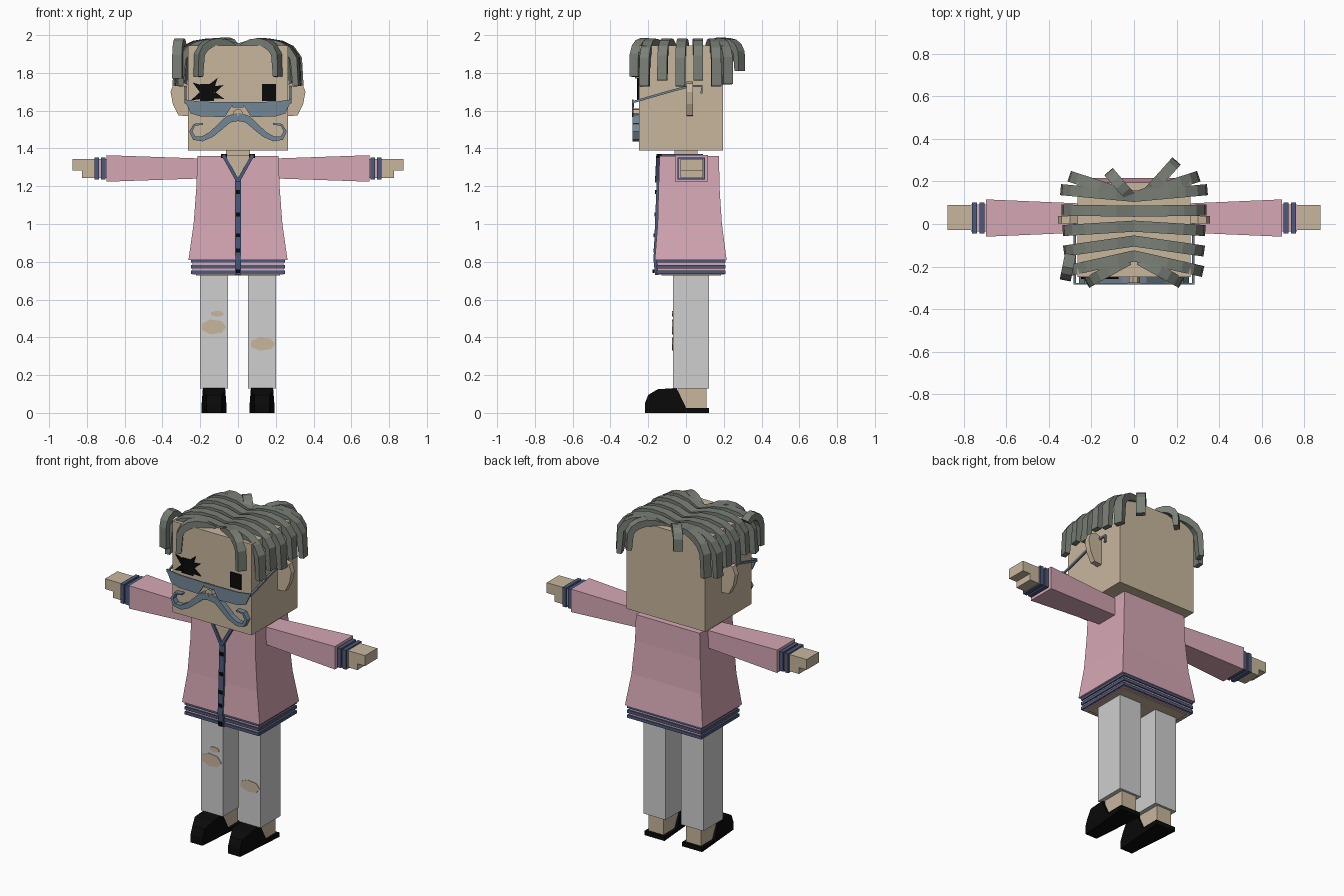
import bpy
import bmesh
from math import cos, sin, pi, radians
from mathutils import Vector

if "Cube" in bpy.data.objects:
    bpy.data.objects.remove(bpy.data.objects["Cube"])


def material(name, red, green, blue):
    mat = bpy.data.materials.new(name)
    mat.use_nodes = True
    mat.diffuse_color = (red, green, blue, 1)
    shader = mat.node_tree.nodes["Principled BSDF"]
    shader.inputs["Base Color"].default_value = (red, green, blue, 1)
    shader.inputs["Roughness"].default_value = .8
    return mat


SKIN = material("skin", .58, .47, .34)
PINK = material("pink cloth", .67, .39, .46)
NAVY = material("navy trim", .07, .1, .2)
DENIM = material("light grey denim", .62, .62, .62)
BLACK = material("black", .003, .003, .003)
STEEL = material("steel blue", .17, .24, .3)
HAIR = material("ash hair", .19, .21, .18)
ALONG_X = Vector((1, 0, 0))
ALONG_Y = Vector((0, 1, 0))


def loft(name, rings, mat):
    """Skin a closed solid through matching rings of points."""
    bm = bmesh.new()
    loops = [[bm.verts.new(point) for point in ring] for ring in rings]
    for lower, upper in zip(loops, loops[1:]):
        for i in range(len(lower)):
            bm.faces.new((lower[i - 1], lower[i], upper[i], upper[i - 1]))
    bm.faces.new(loops[0])
    bm.faces.new(loops[-1])
    bmesh.ops.recalc_face_normals(bm, faces=bm.faces[:])
    mesh = bpy.data.meshes.new(name)
    bm.to_mesh(mesh)
    bm.free()
    mesh.materials.append(mat)
    part = bpy.data.objects.new(name, mesh)
    bpy.context.scene.collection.objects.link(part)
    return part


def level(middle, half, front, back, z):
    """Horizontal rectangle, given by its middle and half width in x."""
    left, right = middle + half, middle - half
    return [(right, front, z), (left, front, z), (left, back, z), (right, back, z)]


def block(name, middle, half, front, back, bottom, top, mat):
    return loft(name, [level(middle, half, front, back, z) for z in (bottom, top)], mat)


def plate(name, outline, front, back, mat, side=1):
    """Extrude an (x, z) outline along y, mirrored when side is negative."""
    return loft(name, [[(side * x, y, z) for x, z in outline] for y in (front, back)], mat)


def oval(x, z, width, height, sides=7):
    turns = [2 * pi * i / sides for i in range(sides)]
    return [(x + width * cos(t), z + height * sin(t)) for t in turns]


def sweep(name, path, across, width, thickness, mat):
    """Sweep a flat bar along a path; thickness is a rule of the point number."""
    path = [Vector(point) for point in path]
    half = across.normalized() * width / 2
    rings = []
    for i, point in enumerate(path):
        tangent = path[min(i + 1, len(path) - 1)] - path[max(i - 1, 0)]
        normal = tangent.cross(half).normalized() * thickness(i) / 2
        rings.append([point + half + normal, point + half - normal,
                      point - half - normal, point - half + normal])
    return loft(name, rings, mat)


# Head, neck and nose
block("head", 0, .266, -.25, .195, 1.39, 1.945, SKIN)
block("neck", 0, .063, -.06, .06, 1.3, 1.4, SKIN)
plate("nose", oval(0, 1.585, .026, .026), -.28, -.25, SKIN)

# Jacket body, striped hem and bare underside
loft("jacket_body", [level(0, .215, -.14, .175, 1.36), level(0, .22, -.145, .177, 1.2),
                     level(0, .235, -.15, .19, 1), level(0, .262, -.165, .215, .81)], PINK)
block("jacket_hem", 0, .242, -.15, .203, .732, .815, PINK)
for row in range(3):
    bottom = .735 + .03 * row
    block("hem_stripe", 0, .25, -.157, .21, bottom, bottom + .018, NAVY)
block("body_underside", 0, .222, -.13, .185, .727, .74, SKIN)

# Open neckline, collar and buttoned placket
plate("chest", [(-.07, 1.362), (.07, 1.362), (0, 1.225)], -.152, -.138, SKIN)
for side in (-1, 1):
    sweep("collar_trim", [(side * .078, -.146, 1.365), (0, -.153, 1.225)],
          ALONG_Y, .022, lambda i: .018, NAVY)
    block("collar_tip", side * .075, .016, -.155, -.13, 1.35, 1.37, BLACK)
    block("collar_side", side * .08, .009, -.14, .09, 1.35, 1.37, NAVY)
block("collar_back", 0, .089, .075, .09, 1.35, 1.37, NAVY)
sweep("placket", [(0, -.146, 1.23), (0, -.163, .81), (0, -.155, .73)],
      ALONG_X, .034, lambda i: .018, NAVY)
for z in (1.17, 1.05, .94, .86, .75):
    y = -.16 - .03 * (1.1 - z)
    block("button", 0, .011, y - .006, y + .004, z - .01, z + .01, BLACK)


# Sleeves, cuffs and hands
def arm_piece(name, start, end, start_radius, end_radius, mat):
    """Box along x around the arm axis; the depth exceeds the height a little."""
    rings = []
    for x, radius in ((start, start_radius), (end, end_radius)):
        front, back = .028 - radius * 1.25, .028 + radius * 1.25
        low, high = 1.294 - radius, 1.294 + radius
        rings.append([(x, front, low), (x, back, low), (x, back, high), (x, front, high)])
    loft(name, rings, mat)


for side in (-1, 1):
    arm_piece("sleeve", side * .2, side * .695, .053, .07, PINK)
    arm_piece("cuff", side * .69, side * .765, .051, .051, PINK)
    for start in (.702, .737):
        arm_piece("cuff_stripe", side * start, side * (start + .024), .059, .059, NAVY)
    middle = side * .82
    block("hand", middle, .057, -.028, .09, 1.282, 1.345, SKIN)
    block("lower_fingers", side * .792, .033, -.028, .09, 1.243, 1.282, SKIN)

# Legs, ankles and shoes with narrowed toes
shoe_profile = [(-.218, 0), (-.218, .05), (-.2, .095), (-.15, .125),
                (-.05, .132), (0, .027), (.122, .027), (.122, 0)]
for side in (-1, 1):
    middle = side * .127
    block("trouser_leg", middle, .075, -.07, .122, .13, .74, DENIM)
    block("ankle", middle, .05, -.04, .108, .01, .14, SKIN)
    shoe = loft("shoe", [[(x, y, z) for y, z in shoe_profile]
                         for x in (middle - .067, middle + .067)], BLACK)
    for vert in shoe.data.vertices:
        narrowing = .6 if vert.co.y < -.19 else .88 if vert.co.z > .1 else 1
        vert.co.x = middle + (vert.co.x - middle) * narrowing

# Ripped patches on the trousers
for patch in (oval(-.13, .455, .068, .04), oval(-.11, .525, .036, .016),
              oval(.13, .365, .068, .036)):
    plate("trouser_rip", patch, -.073, -.068, SKIN)

# Eyes, the right one with jagged lashes
for side in (-1, 1):
    block("eye", side * .163, .037, -.257, -.248, 1.65, 1.742, BLACK)
for degrees in (205, 145, 55, 25, -20):
    turn = radians(degrees)
    spike = [(-.163 + reach * cos(turn + spread), 1.695 + reach * sin(turn + spread))
             for reach, spread in ((.095, 0), (.04, .5), (.04, -.5))]
    plate("eye_lash", spike, -.259, -.25, BLACK)

# Glasses, curled moustache and ears
lens = [(.285, 1.66), (.2, 1.648), (.02, 1.645), (.07, 1.566), (.2, 1.57), (.25, 1.585)]
temple = [(-.283, 1.645), (-.075, 1.705), (.02, 1.73), (.085, 1.73), (.082, 1.69)]
curl = [(0, 1.567), (.05, 1.555), (.1, 1.51), (.14, 1.475), (.19, 1.45),
        (.232, 1.455), (.25, 1.49), (.23, 1.525), (.185, 1.53)]
ear = [(.26, 1.735), (.3, 1.755), (.34, 1.745), (.357, 1.7),
       (.345, 1.635), (.315, 1.575), (.26, 1.57)]
for side in (-1, 1):
    plate("lens", lens, -.285, -.277, STEEL, side)
    sweep("glasses_temple", [(side * .278, y, z) for y, z in temple],
          ALONG_X, .01, lambda i: .012, STEEL)
    sweep("moustache", [(side * x, -.266, z) for x, z in curl],
          ALONG_Y, .032, lambda i: .044 - .0045 * i, STEEL)
    plate("ear", ear, .003, .037, SKIN, side)
block("glasses_bridge", 0, .03, -.285, -.275, 1.618, 1.645, STEEL)


# Hair locks arching from the centre parting
def hair_lock(root_x, root_y, tip_x, tip_y, tip_z):
    root, tip = Vector((root_x, root_y, 0)), Vector((tip_x, tip_y, 0))
    path = []
    for step in range(7):
        turn = pi / 2 * step / 6
        along = sin(turn)
        height = tip_z + (1.98 - tip_z) * max(cos(turn), 0) ** .4
        parting_dip = .04 * (1 - along) ** 3
        point = root.lerp(tip, along)
        point.z = height - parting_dip
        path.append(point)
    across = (tip - root).cross(Vector((0, 0, 1)))
    sweep("hair_lock", path, across, .052, lambda i: .028 + .014 * sin(i / 2), HAIR)


for side in (-1, 1):
    for row in range(5):
        hair_lock(0, .13 - .07 * row, side * (.33 - .005 * row),
                  .16 - .095 * row, 1.73 + .03 * (row % 2))
    hair_lock(side * .03, -.17, side * .21, -.27, 1.78)
    hair_lock(side * .03, .135, side * .29, .22, 1.74)
hair_lock(-.3, -.15, -.32, -.25, 1.77)
hair_lock(.06, .14, .19, .285, 1.81)
hair_lock(-.02, .13, -.11, .235, 1.86)
